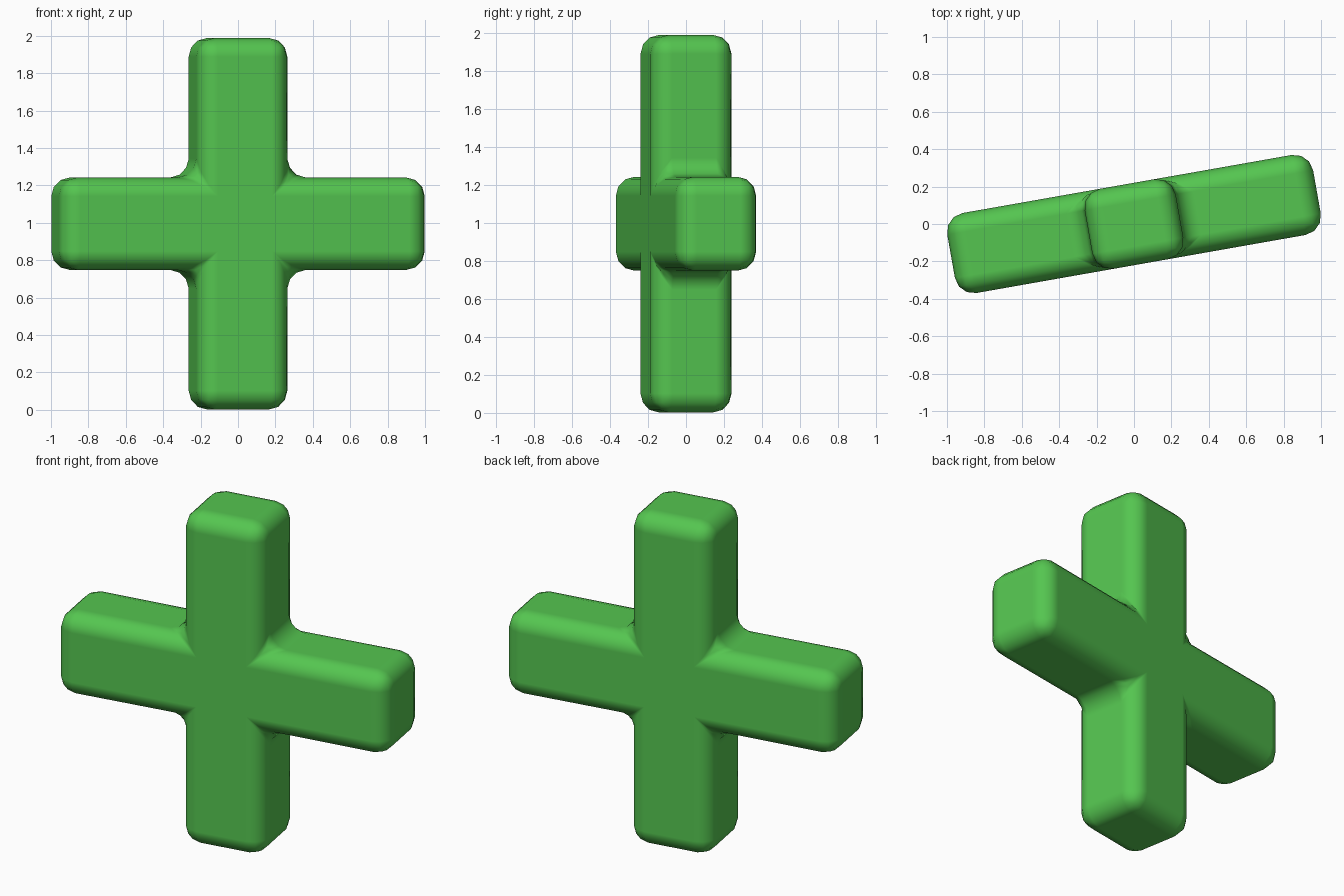
import bpy, bmesh, math

if "Cube" in bpy.data.objects:
    bpy.data.objects.remove(bpy.data.objects["Cube"])

HALF_LEN = 0.993     # centre to arm tip
HALF_WID = 0.247     # half the arm width
HALF_DEP = 0.217     # half the thickness
CENTRE_Z = 0.995

green = bpy.data.materials.new("bright green")
green.diffuse_color = (0.09, 0.56, 0.08, 1.0)
green.use_nodes = True
green.node_tree.nodes["Principled BSDF"].inputs["Base Color"].default_value = green.diffuse_color

# Plus-shaped profile: one arm tip's three points, turned four times
bm = bmesh.new()
tip = [(HALF_LEN, -HALF_WID), (HALF_LEN, HALF_WID), (HALF_WID, HALF_WID)]
verts = []
for i in range(4):
    c, s = round(math.cos(i * math.pi / 2)), round(math.sin(i * math.pi / 2))
    for x, z in tip:
        verts.append(bm.verts.new((c * x - s * z, -HALF_DEP, s * x + c * z)))
face = bm.faces.new(verts)

# Extrude through the thickness
out = bmesh.ops.extrude_face_region(bm, geom=[face], use_keep_orig=True)
moved = [g for g in out["geom"] if isinstance(g, bmesh.types.BMVert)]
bmesh.ops.translate(bm, verts=moved, vec=(0, 2 * HALF_DEP, 0))
bmesh.ops.recalc_face_normals(bm, faces=bm.faces)

mesh = bpy.data.meshes.new("plus_shape")
bm.to_mesh(mesh)
bm.free()
mesh.materials.append(green)
plus = bpy.data.objects.new("plus_shape", mesh)
bpy.context.collection.objects.link(plus)
plus.location.z = CENTRE_Z
plus.rotation_euler.z = math.radians(10)
mesh.polygons.foreach_set("use_smooth", [True] * len(mesh.polygons))

# Rounded edges and filleted inner corners
bevel = plus.modifiers.new("rounded_edges", "BEVEL")
bevel.width = 0.1
bevel.segments = 3
bevel.limit_method = "ANGLE"
bevel.harden_normals = True
